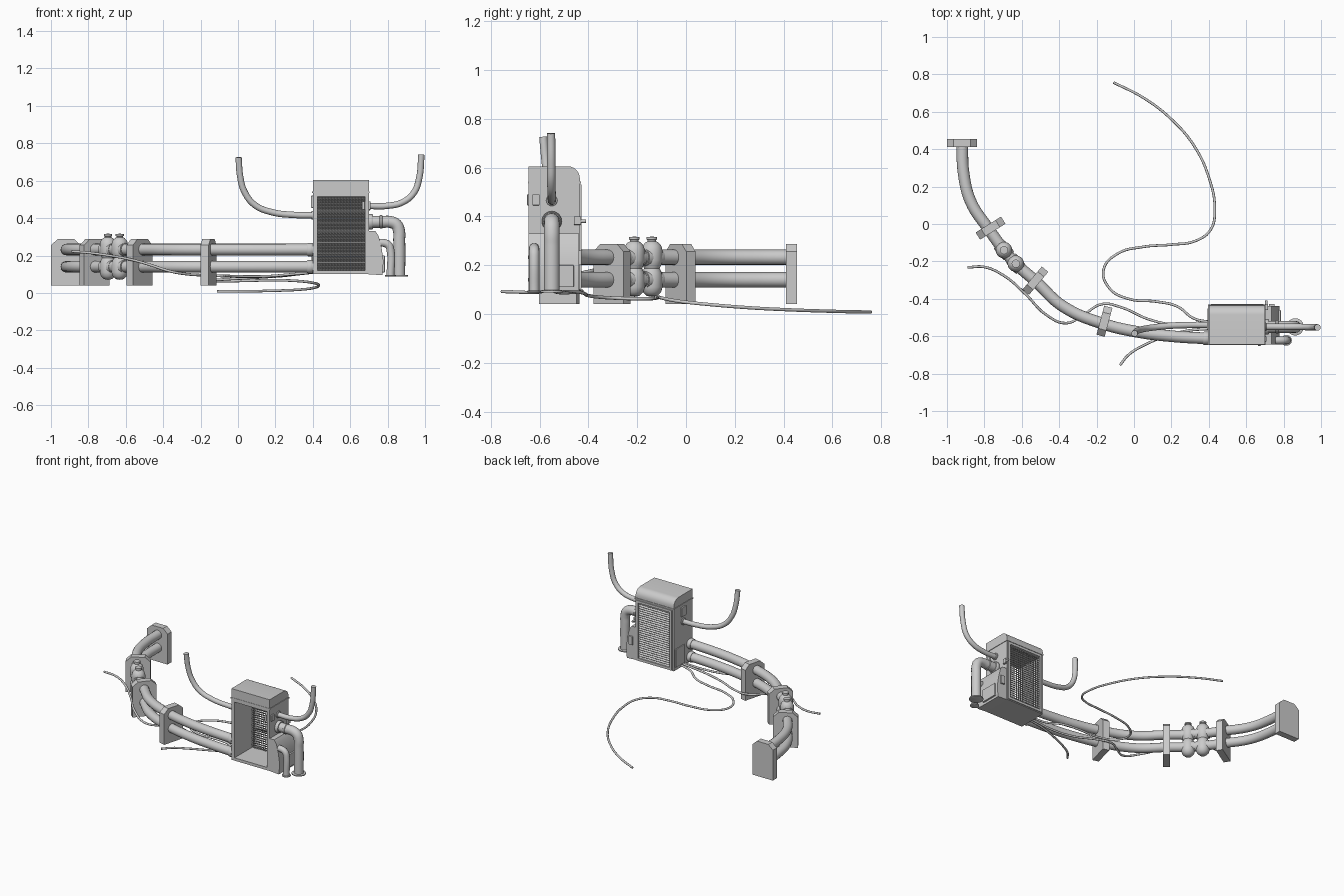
import bpy, bmesh, math
from mathutils import Vector, Matrix

if "Cube" in bpy.data.objects:
    bpy.data.objects.remove(bpy.data.objects["Cube"])


def finish(name, bm, smooth=False):
    bmesh.ops.recalc_face_normals(bm, faces=bm.faces)
    me = bpy.data.meshes.new(name)
    bm.to_mesh(me)
    bm.free()
    ob = bpy.data.objects.new(name, me)
    bpy.context.collection.objects.link(ob)
    if smooth:
        shade(ob)
    return ob


def shade(ob):
    bpy.ops.object.select_all(action='DESELECT')
    ob.select_set(True)
    bpy.context.view_layer.objects.active = ob
    bpy.ops.object.shade_smooth_by_angle(angle=math.radians(40))


def add_box(bm, lo, hi, rot=None):
    lo, hi = Vector(lo), Vector(hi)
    m = Matrix.Translation((lo + hi) / 2) @ (rot or Matrix()) @ Matrix.Diagonal((*(hi - lo), 1))
    bmesh.ops.create_cube(bm, size=1, matrix=m)


def box(name, lo, hi, bevel=0):
    bm = bmesh.new()
    add_box(bm, lo, hi)
    if bevel:
        bmesh.ops.bevel(bm, geom=bm.edges[:], offset=bevel, segments=2, affect='EDGES', profile=0.5)
    return finish(name, bm)


def prism(name, pts, depth, matrix):
    """Extrude an XZ-style outline (u, v) along local Y, centred."""
    bm = bmesh.new()
    f = bm.faces.new([bm.verts.new((u, -depth / 2, v)) for u, v in pts])
    r = bmesh.ops.extrude_face_region(bm, geom=[f])
    bmesh.ops.translate(bm, vec=(0, depth, 0), verts=[v for v in r['geom'] if isinstance(v, bmesh.types.BMVert)])
    bm.transform(matrix)
    return finish(name, bm, True)


def tube(name, pts, radius, res=6, seg=8):
    cu = bpy.data.curves.new(name, 'CURVE')
    cu.dimensions = '3D'
    cu.bevel_depth, cu.bevel_resolution = radius, res
    cu.resolution_u, cu.use_fill_caps = seg, True
    sp = cu.splines.new('BEZIER')
    sp.bezier_points.add(len(pts) - 1)
    for bp, p in zip(sp.bezier_points, pts):
        bp.co = p
        bp.handle_left_type = bp.handle_right_type = 'AUTO'
    ob = bpy.data.objects.new(name, cu)
    bpy.context.collection.objects.link(ob)
    bpy.ops.object.select_all(action='DESELECT')
    ob.select_set(True)
    bpy.context.view_layer.objects.active = ob
    bpy.ops.object.convert(target='MESH')
    shade(bpy.context.object)


def lathe(name, prof, matrix, n=24):
    bm = bmesh.new()
    vs = [bm.verts.new((r, 0, z)) for r, z in prof]
    es = [bm.edges.new(p) for p in zip(vs, vs[1:])]
    bmesh.ops.spin(bm, geom=vs + es, axis=(0, 0, 1), cent=(0, 0, 0), angle=math.tau, steps=n)
    bmesh.ops.remove_doubles(bm, verts=bm.verts, dist=1e-5)
    bm.transform(matrix)
    return finish(name, bm, True)


def ring(name, loc, axis, r, h):
    q = Vector((0, 0, 1)).rotation_difference(Vector(axis)).to_matrix().to_4x4()
    return lathe(name, [(0, -h / 2), (r * .92, -h / 2), (r, -h / 3), (r, h / 3), (r * .92, h / 2), (0, h / 2)],
                 Matrix.Translation(loc) @ q)


# Cabinet: outline with rounded rear top edge, opening cut right through
R = 0.05
arc = [(-0.435 - R + R * math.cos(math.radians(a)), 0.605 - R + R * math.sin(math.radians(a))) for a in range(0, 91, 15)]
to_x = Matrix.Translation((0.55, 0, 0)) @ Matrix.Rotation(math.pi / 2, 4, 'Z')
outline = [(-0.645, 0.10), (-0.435, 0.10)] + arc + [(-0.645, 0.605)]
cab = prism('cabinet', [(-(-y), z) for y, z in outline], 0.30, Matrix(((0, 1, 0, 0.55), (1, 0, 0, 0), (0, 0, 1, 0), (0, 0, 0, 1))))
cut = box('opening_cutter', (0.425, -0.70, 0.12), (0.68, -0.40, 0.515))
mod = cab.modifiers.new('opening', 'BOOLEAN')
mod.object, mod.operation, mod.solver = cut, 'DIFFERENCE', 'EXACT'
bpy.ops.object.select_all(action='DESELECT')
bpy.context.view_layer.objects.active = cab
cab.select_set(True)
bpy.ops.object.modifier_apply(modifier='opening')
bpy.data.objects.remove(cut)

# Trim seam below the cabinet lid
bm = bmesh.new()
for lo, hi in (((.396, -.647, .535), (.704, -.643, .543)), ((.396, -.437, .535), (.704, -.431, .543)),
               ((.396, -.647, .535), (.401, -.431, .543)), ((.699, -.647, .535), (.704, -.431, .543))):
    add_box(bm, lo, hi)
finish('lid_trim', bm)

# Rear grille: tilted louvres with upright bars
bm = bmesh.new()
for i in range(26):
    z = 0.125 + i * 0.0153
    add_box(bm, (.423, -.458, z - .002), (.682, -.436, z + .002), Matrix.Rotation(math.radians(-40), 4, 'X'))
for i in range(16):
    x = 0.433 + i * 0.0159
    add_box(bm, (x - .0015, -.452, .118), (x + .0015, -.446, .517))
finish('rear_grille', bm)
bm = bmesh.new()
for lo, hi in (((.412, -.437, .105), (.428, -.428, .53)), ((.676, -.437, .105), (.692, -.428, .53)),
               ((.412, -.437, .105), (.692, -.428, .122)), ((.412, -.437, .513), (.692, -.428, .53))):
    add_box(bm, lo, hi)
finish('grille_frame', bm)

# Side housing, latches and access panel
prism('side_housing', [(.695, .10), (.772, .095), (.778, .17), (.768, .24), (.752, .305), (.735, .33), (.695, .33)],
      0.205, Matrix.Translation((0, -0.542, 0)))
box('housing_step', (.77, -.58, .11), (.785, -.46, .20), .003)
box('housing_handle', (.722, -.441, .20), (.752, -.428, .26), .003)
box('left_latch', (.390, -.565, .455), (.403, -.515, .52), .003)
box('right_latch', (.697, -.63, .445), (.708, -.60, .49), .003)
box('front_latch', (.662, -.651, .445), (.678, -.643, .49), .002)
box('access_panel', (.394, -.55, .12), (.402, -.45, .25), .003)
ring('valve_pin', (.708, -.425, .38), (0, 1, 0), .007, .03)
box('valve_block', (.70, -.46, .365), (.716, -.43, .40), .003)

# Down pipes on the right side
tube('large_down_pipe', [(.69, -.55, .38), (.77, -.55, .38), (.82, -.55, .378), (.847, -.55, .364), (.86, -.55, .335),
                         (.862, -.55, .28), (.862, -.55, .09)], .032)
ring('large_pipe_collar', (.71, -.55, .38), (1, 0, 0), .041, .025)
ring('large_pipe_joint', (.765, -.55, .38), (1, 0, 0), .036, .015)
ring('large_pipe_foot', (.862, -.55, .092), (0, 0, 1), .046, .01)
tube('small_down_pipe', [(.74, -.622, .268), (.785, -.622, .266), (.805, -.622, .255), (.815, -.622, .23), (.815, -.622, .09)], .021)
ring('small_pipe_foot', (.815, -.622, .092), (0, 0, 1), .029, .008)

# Raised arms
tube('right_arm', [(.69, -.55, .465), (.80, -.55, .466), (.88, -.55, .485), (.94, -.552, .535), (.968, -.552, .61), (.981, -.553, .74)], .017)
tube('left_arm', [(.41, -.54, .415), (.30, -.54, .417), (.18, -.545, .432), (.09, -.555, .47), (.035, -.565, .54),
                  (.012, -.575, .62), (.003, -.585, .725)], .017)
ring('right_arm_collar', (.702, -.55, .465), (1, 0, 0), .023, .012)
ring('left_arm_collar', (.398, -.54, .415), (1, 0, 0), .023, .012)

# Twin curved main pipes with entry collars
path = [(-.918, .43), (-.912, .28), (-.873, .12), (-.775, -.03), (-.695, -.14), (-.632, -.212), (-.527, -.305),
        (-.38, -.44), (-.16, -.535), (.02, -.577), (.20, -.60), (.41, -.613)]
for name, z in (('upper', .232), ('lower', .14)):
    tube(name + '_main_pipe', [(x, y, z) for x, y in path], .031)
    ring(name + '_entry_collar', (.385, -.611, z), (1, -.06, 0), .036, .03)

# Support brackets standing across the pipes
plate = [(-.08, .04), (.08, .04), (.08, .255), (.045, .287), (-.045, .287), (-.08, .255)]
for i, (x, y, a) in enumerate([(-.92, .433, 0), (-.767, -.022, 32), (-.527, -.303, 50), (-.158, -.52, 75)]):
    prism(f'bracket_{i + 1}', plate, .045, Matrix.Translation((x, y, 0)) @ Matrix.Rotation(math.radians(a), 4, 'Z'))

# Double bulb valves between the brackets
bulb = [(0, .07), (.022, .074), (.038, .09), (.044, .11), (.044, .15), (.04, .17), (.032, .187), (.04, .204), (.044, .22),
        (.044, .26), (.038, .28), (.026, .293), (.018, .297), (.018, .303), (.022, .305), (.022, .315), (0, .317)]
for i, (x, y) in enumerate([(-.695, -.14), (-.632, -.212)]):
    lathe(f'bulb_valve_{i + 1}', bulb, Matrix.Translation((x, y, 0)))
    for z in (.14, .232):
        ring('valve_joint', (x, y, z), (.66, -.75, 0), .037, .085)

# Loose cables
tube('long_cable', [(-.11, .757, .008), (.05, .675, .009), (.20, .56, .012), (.32, .42, .017), (.40, .25, .026), (.432, .08, .04),
                    (.41, -.03, .052), (.33, -.09, .063), (.20, -.11, .068), (.05, -.122, .065), (-.09, -.16, .062),
                    (-.163, -.245, .063), (-.13, -.345, .068), (-.03, -.40, .075), (.12, -.415, .083), (.23, -.44, .09),
                    (.32, -.505, .10), (.41, -.525, .11)], .007, 3, 6)
tube('side_cable', [(-.89, -.232, .222), (-.80, -.23, .215), (-.69, -.28, .20), (-.58, -.375, .18), (-.47, -.485, .15),
                    (-.36, -.53, .115), (-.27, -.485, .10), (-.17, -.428, .094), (-.07, -.445, .09), (.08, -.51, .087),
                    (.22, -.54, .093), (.41, -.545, .11)], .007, 3, 6)
tube('short_cable', [(-.075, -.755, .092), (-.03, -.70, .09), (.06, -.645, .088), (.17, -.60, .09), (.29, -.57, .10), (.41, -.56, .11)], .007, 3, 6)
